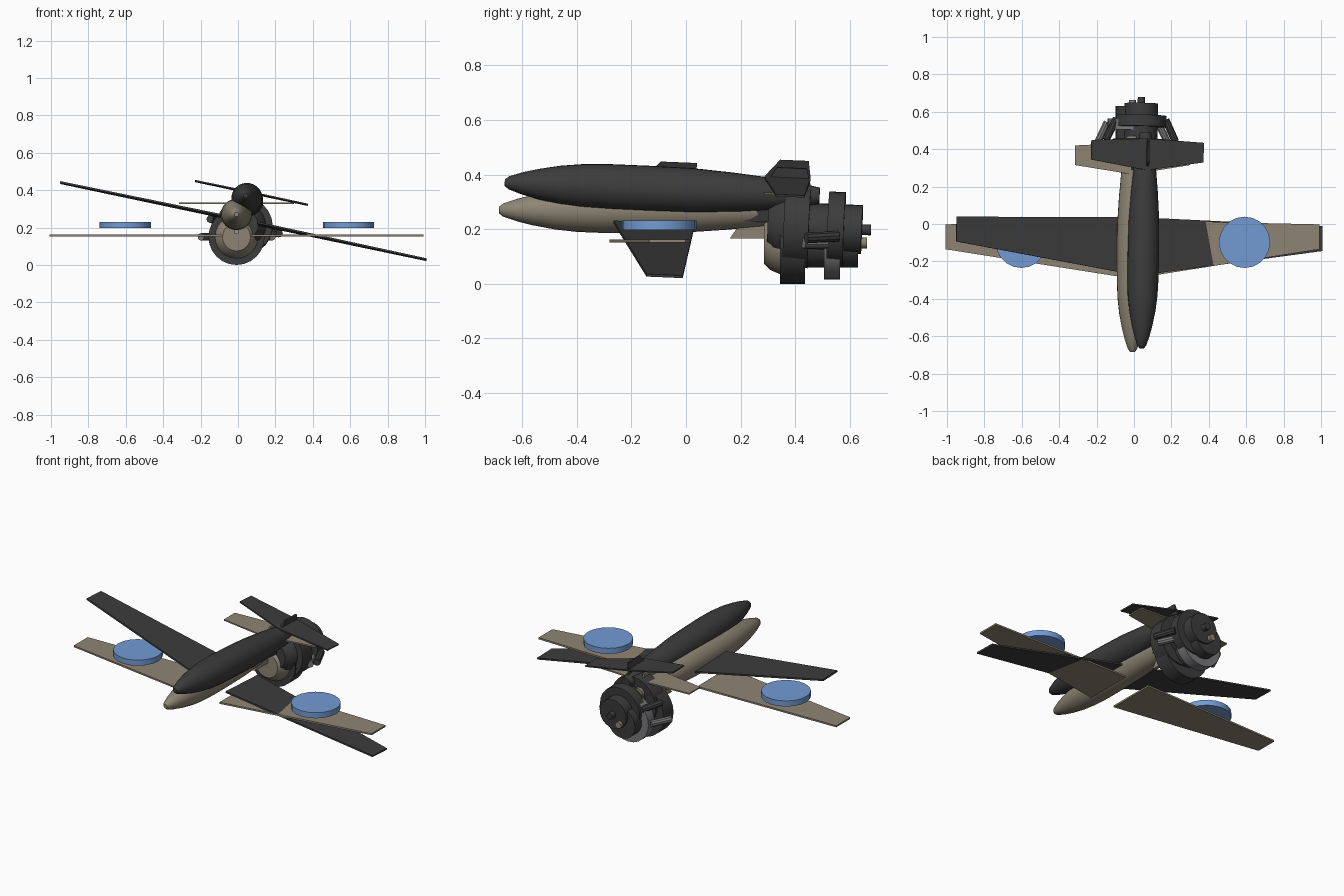
import bpy, bmesh, math
from mathutils import Matrix, Vector

if "Cube" in bpy.data.objects:
    bpy.data.objects.remove(bpy.data.objects["Cube"])


def material(name, rgb):
    m = bpy.data.materials.new(name)
    m.diffuse_color = (*rgb, 1)
    m.use_nodes = True
    m.node_tree.nodes["Principled BSDF"].inputs["Base Color"].default_value = m.diffuse_color
    return m


TAN = material("tan", (0.27, 0.235, 0.175))
DARK = material("charcoal", (0.045, 0.045, 0.045))
GREY = material("mid_grey", (0.19, 0.19, 0.2))
BLUE = material("blue", (0.17, 0.33, 0.65))


def finish(name, bm, mat, pose, smooth=False):
    bmesh.ops.recalc_face_normals(bm, faces=bm.faces)
    mesh = bpy.data.meshes.new(name)
    bm.to_mesh(mesh)
    bm.free()
    mesh.materials.append(mat)
    ob = bpy.data.objects.new(name, mesh)
    bpy.context.collection.objects.link(ob)
    ob.matrix_world = pose
    if smooth:
        bpy.ops.object.select_all(action='DESELECT')
        ob.select_set(True)
        bpy.context.view_layer.objects.active = ob
        bpy.ops.object.shade_smooth_by_angle(angle=math.radians(35))
    return ob


def lathe(name, profile, z, mat, pose, sides=24):
    """Solid of revolution along y; profile holds (y, radius)."""
    bm = bmesh.new()
    rings = []
    for y, r in profile:
        rings.append([bm.verts.new((r * math.cos(2 * math.pi * i / sides), y,
                                    z + r * math.sin(2 * math.pi * i / sides)))
                      for i in range(sides)])
    for a, b in zip(rings, rings[1:]):
        for i in range(sides):
            j = (i + 1) % sides
            bm.faces.new((a[i], a[j], b[j], b[i]))
    bm.faces.new(rings[0])
    bm.faces.new(rings[-1])
    return finish(name, bm, mat, pose, True)


def plate(name, outline, thick, mat, pose):
    """Extrude a flat outline of 3D points by the vector thick, centred."""
    bm = bmesh.new()
    t = Vector(thick)
    lo = [bm.verts.new(Vector(p) - t / 2) for p in outline]
    hi = [bm.verts.new(Vector(p) + t / 2) for p in outline]
    bm.faces.new(lo)
    bm.faces.new(hi)
    for i in range(len(lo)):
        j = (i + 1) % len(lo)
        bm.faces.new((lo[i], lo[j], hi[j], hi[i]))
    return finish(name, bm, mat, pose)


def strut(name, a, b, r, mat, pose):
    """Round bar between two points."""
    a, b = Vector(a), Vector(b)
    bm = bmesh.new()
    turn = (b - a).to_track_quat('Z', 'Y').to_matrix().to_4x4()
    bmesh.ops.create_cone(bm, cap_ends=True, segments=10, radius1=r, radius2=r,
                          depth=(b - a).length,
                          matrix=Matrix.Translation((a + b) / 2) @ turn)
    return finish(name, bm, mat, pose, True)


HULL = [(-.685, .012), (-.67, .024), (-.62, .041), (-.56, .056), (-.48, .071),
        (-.4, .080), (-.3, .084), (-.15, .084), (0, .082), (.15, .072),
        (.3, .058), (.4, .044), (.47, .03)]


def aircraft(tag, body, ring, cone, pose):
    lathe(tag + "_fuselage", HULL, 0, body, pose)
    for s, side in ((1, "right"), (-1, "left")):
        # wing halves sit just under the fuselage
        plate(f"{tag}_{side}_wing",
              [(s * .08, -.28, -.113), (s, -.135, -.113),
               (s, -.002, -.113), (s * .08, .018, -.113)],
              (0, 0, .01), body, pose)
        # engine side struts
        strut(f"{tag}_{side}_strut", (s * .19, .43, -.12), (s * .135, .545, -.12),
              .02, ring, pose)
    plate(tag + "_tailplane",
          [(-.307, .315, .06), (0, .265, .06), (.307, .315, .06),
           (.307, .42, .06), (0, .435, .06), (-.307, .42, .06)],
          (0, 0, .008), body, pose)
    plate(tag + "_fin", [(0, .26, .02), (0, .31, .1), (0, .42, .1), (0, .44, .02)],
          (.01, 0, 0), body, pose)
    # pylon joining the fuselage to the engine
    plate(tag + "_pylon", [(0, .16, -.105), (0, .225, -.01), (0, .4, -.01),
                           (0, .4, -.105)], (.02, 0, 0), body, pose)
    # engine: front cone, large disc, core, second disc, rear drum, shaft
    z = -.12
    lathe(tag + "_engine_cone", [(.285, .075), (.31, .1), (.345, .115)], z, cone, pose)
    lathe(tag + "_front_disc", [(.345, .15), (.437, .15)], z, DARK, pose)
    lathe(tag + "_engine_core", [(.437, .09), (.51, .09)], z, DARK, pose)
    lathe(tag + "_rear_disc", [(.505, .135), (.565, .135)], z, ring, pose)
    lathe(tag + "_rear_drum", [(.565, .09), (.63, .09)], z, DARK, pose)
    lathe(tag + "_shaft", [(.63, .02), (.663, .02)], z, body, pose, 12)


# lower level aircraft
level = Matrix.Translation((-.008, 0, .27))
aircraft("lower", TAN, GREY, TAN, level)

# upper aircraft, banked, slightly pitched and yawed
banked = (Matrix.Translation((.053, .02, .342))
          @ Matrix.Rotation(math.radians(-1), 4, 'Z')
          @ Matrix.Rotation(math.radians(-2.4), 4, 'X')
          @ Matrix.Rotation(math.radians(11.9), 4, 'Y'))
aircraft("upper", DARK, DARK, DARK, banked)

# round markers floating over the lower wings
for s, side in ((1, "right"), (-1, "left")):
    bm = bmesh.new()
    bmesh.ops.create_cone(bm, cap_ends=True, segments=20, radius1=.137,
                          radius2=.137, depth=.034)
    finish(side + "_wing_disc", bm, BLUE,
           Matrix.Translation((-.006 + s * .597, -.098, .214)), True)
